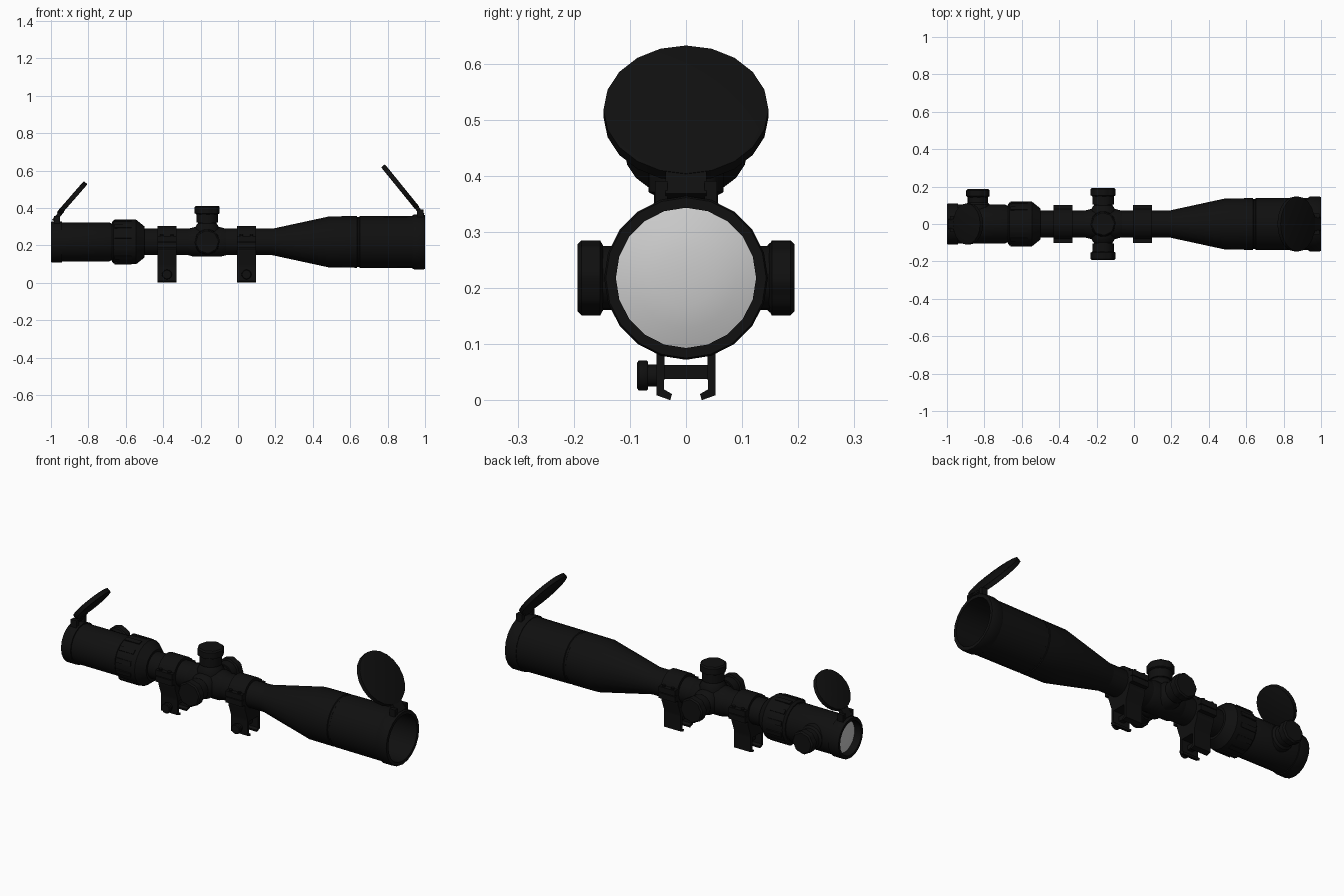
import bpy, bmesh, math
from mathutils import Vector, Matrix

if "Cube" in bpy.data.objects:
    bpy.data.objects.remove(bpy.data.objects["Cube"])

CZ = 0.218            # height of the optical axis
black = bpy.data.materials.new("matte_black")
black.diffuse_color = (0.005, 0.005, 0.005, 1)
black.use_nodes = True
black.node_tree.nodes["Principled BSDF"].inputs["Base Color"].default_value = black.diffuse_color


def finish(name, bm, mat=black, angle=35):
    bmesh.ops.remove_doubles(bm, verts=bm.verts, dist=1e-5)
    bmesh.ops.recalc_face_normals(bm, faces=bm.faces)
    me = bpy.data.meshes.new(name)
    bm.to_mesh(me)
    bm.free()
    me.shade_smooth()
    me.set_sharp_from_angle(angle=math.radians(angle))
    if mat:
        me.materials.append(mat)
    ob = bpy.data.objects.new(name, me)
    bpy.context.collection.objects.link(ob)
    return ob


def lathe(name, profile, origin=(0, 0, CZ), axis=(1, 0, 0), n=20, closed=False, mat=black, flute=0):
    """Revolve (distance along axis, radius) points; flute pulls in every other pair of columns."""
    bm = bmesh.new()
    m = Matrix.Translation(origin) @ Vector(axis).to_track_quat('Z', 'Y').to_matrix().to_4x4()
    rings = []
    for d, r in profile:
        ring = []
        for i in range(n):
            a = 2 * math.pi * i / n
            q = r * (1 - flute * (i // 2 % 2))
            ring.append(bm.verts.new(m @ Vector((q * math.cos(a), q * math.sin(a), d))))
        rings.append(ring)
    pairs = list(zip(rings, rings[1:])) + ([(rings[-1], rings[0])] if closed else [])
    for a, b in pairs:
        for i in range(n):
            j = (i + 1) % n
            bm.faces.new((a[i], a[j], b[j], b[i]))
    if not closed:
        bm.faces.new(rings[0])
        bm.faces.new(rings[-1])
    return finish(name, bm, mat)


def box(name, center, size, rot=None):
    bm = bmesh.new()
    m = Matrix.Translation(center) @ (rot or Matrix()) @ Matrix.Diagonal((*size, 1))
    bmesh.ops.create_cube(bm, size=1, matrix=m)
    return finish(name, bm)


def prism(name, pts, x, width):
    """Extrude a (y, z) outline along x."""
    bm = bmesh.new()
    f = bm.faces.new([bm.verts.new((x - width / 2, y, z)) for y, z in pts])
    ext = bmesh.ops.extrude_face_region(bm, geom=[f])
    bmesh.ops.translate(bm, vec=(width, 0, 0), verts=[v for v in ext['geom'] if isinstance(v, bmesh.types.BMVert)])
    return finish(name, bm)


# Optical tube, from eyepiece to objective
lathe("eyepiece", [(-.985, .092), (-.985, .101), (-.94, .104), (-.69, .105), (-.68, .1), (-.66, .1),
                   (-.66, .085), (-.96, .085)], closed=True)
lathe("eye_cover_ring", [(-1, .092), (-1, .107), (-.995, .11), (-.94, .11), (-.94, .092)], closed=True)
lathe("eye_lens", [(-.972, .03), (-.969, .065), (-.962, .092), (-.955, .092)], mat=None)
lathe("zoom_ring", [(-.675, .105), (-.665, .116), (-.61, .119), (-.545, .119), (-.5, .083), (-.5, .07)])
lathe("main_tube", [(-.52, .071), (.19, .071), (.22, .075)])
lathe("objective_bell", [(.185, .071), (.49, .137), (.635, .138), (.638, .134), (.648, .134), (.651, .138),
                         (.94, .14), (.985, .138), (.985, .125), (.62, .125)])
lathe("objective_cover_ring", [(.933, .125), (.933, .143), (.94, .146), (.994, .146), (1, .143), (1, .125)],
      closed=True)
lathe("objective_lens", [(.64, .125), (.65, .125), (.662, .09), (.669, .05), (.671, .015)], mat=None)

# Raised grips around the zoom ring
for i in range(12):
    a = 2 * math.pi * (i + .5) / 12
    box("zoom_grip", (-.615, .117 * math.sin(a), CZ + .117 * math.cos(a)), (.09, .024, .01),
        Matrix.Rotation(-a, 4, 'X'))


# Flip-up covers: tilted disc, arm and hinge
def cover(label, center, lean, r, hinge):
    up = Vector(lean).normalized()
    nrm = Vector((up.z, 0, -up.x))
    c = Vector(center)
    lathe(label + "_cover", [(-.013, r * .95), (-.011, r), (.011, r), (.013, r * .95)], c, nrm)
    rot = Matrix((Vector((0, 1, 0)).cross(up), (0, 1, 0), up)).transposed().to_4x4()
    h = Vector(hinge)
    mid = c - up * r * .95
    box(label + "_cover_arm", (mid + h) / 2, (.022, r * .5, (mid - h).length + .04), rot)
    lathe(label + "_hinge_pin", [(-r * .3, .012), (r * .3, .012)], h, (0, 1, 0), n=10)
    for s in (-1, 1):
        box(label + "_hinge_lug", (h.x, s * r * .3, h.z - .01), (.034, .022, .05))


cover("eye", (-.887, 0, .452), (.657, 0, .754), .11, (-.968, 0, .342))
cover("objective", (.868, 0, .511), (-.63, 0, .776), .147, (.975, 0, .376))

# Turret housing and the three adjustment turrets
TX = -.165
lathe("turret_saddle", [(-.265, .071), (-.235, .079), (-.095, .079), (-.065, .071)])
for name, ax in (("elevation", (0, 0, 1)), ("windage", (0, -1, 0)), ("focus", (0, 1, 0))):
    o = (TX, 0, CZ)
    lathe(name + "_turret_base", [(0, .068), (.07, .068), (.092, .056), (.1, .05), (.16, .05)], o, ax)
    lathe(name + "_turret_neck", [(.103, .057), (.15, .057)], o, ax, n=24)
    lathe(name + "_turret_cap", [(.148, .058), (.153, .067), (.186, .067), (.193, .06)], o, ax, n=32, flute=.05)

# Illumination knob on the eyepiece
o = (-.835, 0, CZ)
lathe("illumination_base", [(.06, .07), (.105, .064), (.115, .054), (.15, .054)], o, (0, 1, 0))
lathe("illumination_cap", [(.143, .055), (.149, .062), (.18, .062), (.188, .054)], o, (0, 1, 0), n=32, flute=.05)

# Two mounting rings with rail clamps
for x in (-.38, .045):
    w = .1
    lathe("mount_ring", [(x - .05, .07), (x - .05, .086), (x + .05, .086), (x + .05, .07)], closed=True, n=24)
    prism("mount_base", [(-.053, .083), (.053, .083), (.053, .1), (.075, .16), (.075, .19), (-.075, .19),
                         (-.075, .16), (-.053, .1)], x, w)
    for s in (-1, 1):
        prism("clamp_leg", [(s * y, z) for y, z in ((.038, .092), (.053, .092), (.053, .009), (.028, 0),
                                                    (.025, .011), (.039, .019))], x, w)
        box("ring_flange_lower", (x, s * .088, CZ - .017), (w, .028, .03))
        box("ring_flange_upper", (x, s * .088, CZ + .017), (w, .028, .03))
        for dx in (-.027, .027):
            lathe("ring_screw", [(.03, .009), (.04, .009)], (x + dx, s * .09, CZ), (0, 0, 1), n=10)
    box("clamp_crossbar", (x, -.003, .05), (.03, .09, .025))
    lathe("clamp_nut", [(.045, .02), (.068, .02), (.068, .025), (.071, .027), (.084, .027), (.087, .023)],
          (x, 0, .044), (0, -1, 0), n=12)
